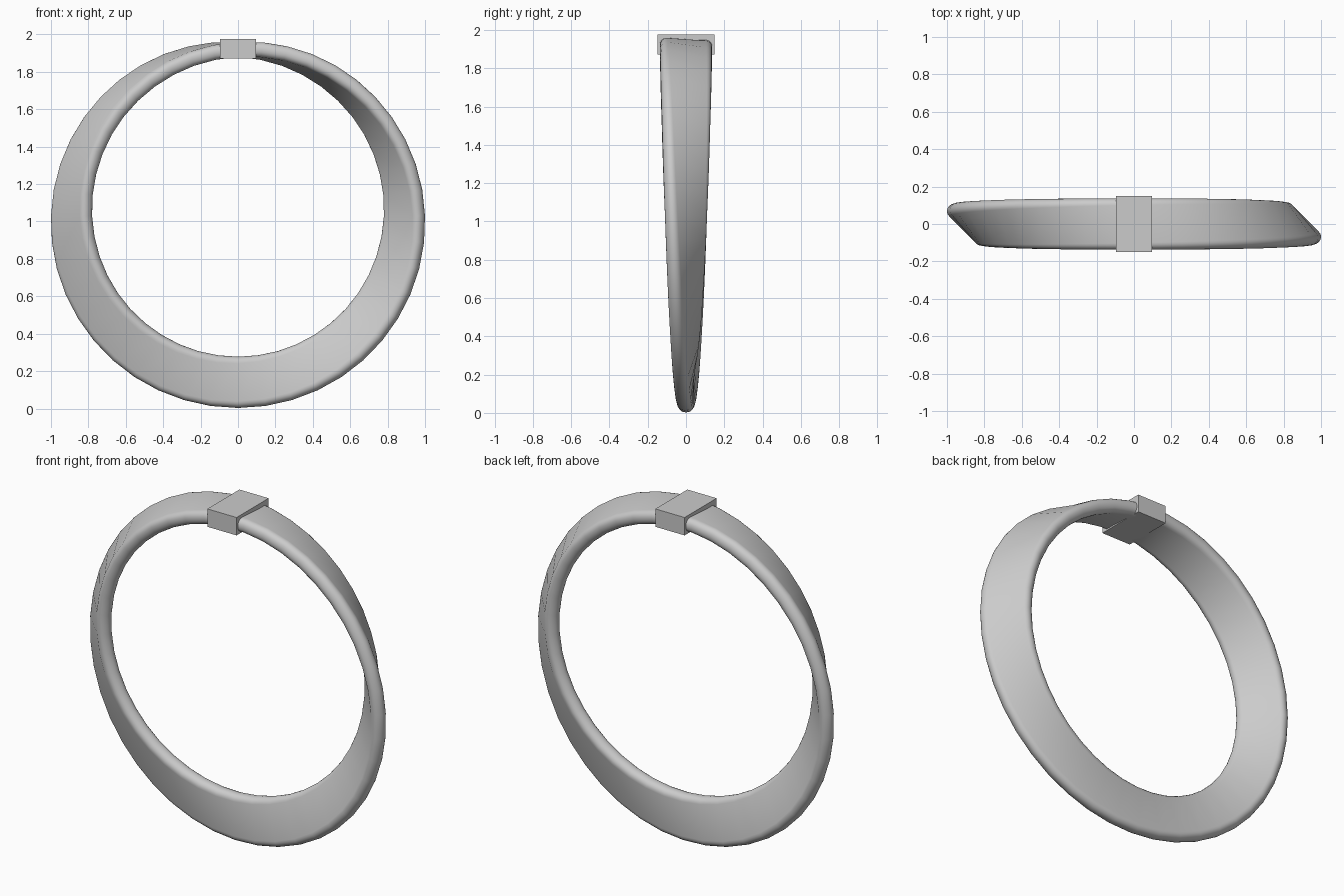
import bpy, bmesh, math

if "Cube" in bpy.data.objects:
    bpy.data.objects.remove(bpy.data.objects["Cube"])

R, CZ = 0.89, 1.03            # centreline radius and height
HW, HT, CR = 0.137, 0.04, 0.036   # half width, half thickness, corner radius
SEG, CORNER = 44, 5

# Rounded-rectangle cross-section (across the band, through the band)
section = []
for k, (sx, sy) in enumerate([(1, 1), (-1, 1), (-1, -1), (1, -1)]):
    for j in range(CORNER + 1):
        a = math.pi / 2 * (k + j / CORNER)
        section.append((sx * (HW - CR) + CR * math.cos(a),
                        sy * (HT - CR) + CR * math.sin(a)))
n = len(section)

# Band: the section makes a half twist over one trip round the ring
bm = bmesh.new()
rings = []
for i in range(SEG):
    t = 2 * math.pi * i / SEG
    c, s = math.cos(t / 2), math.sin(t / 2)
    ring = []
    for u, v in section:
        r = R + u * s + v * c
        y = -u * c + v * s
        ring.append(bm.verts.new((r * math.sin(t), y, CZ + r * math.cos(t))))
    rings.append(ring)
for i in range(SEG):
    a, b = rings[i], rings[(i + 1) % SEG]
    off = n // 2 if i == SEG - 1 else 0   # half-turn shift closes the loop
    for j in range(n):
        bm.faces.new((a[j], a[(j + 1) % n], b[(j + 1 + off) % n], b[(j + off) % n]))
bmesh.ops.recalc_face_normals(bm, faces=bm.faces)
for f in bm.faces:
    f.smooth = True
mesh = bpy.data.meshes.new("twisted_band")
bm.to_mesh(mesh)
bm.free()
bpy.context.collection.objects.link(bpy.data.objects.new("twisted_band", mesh))

# Clasp block over the seam at the top
bpy.ops.mesh.primitive_cube_add(size=1, location=(0, 0, 1.923))
clasp = bpy.context.object
clasp.name = "clasp"
clasp.scale = (0.19, 0.297, 0.105)
